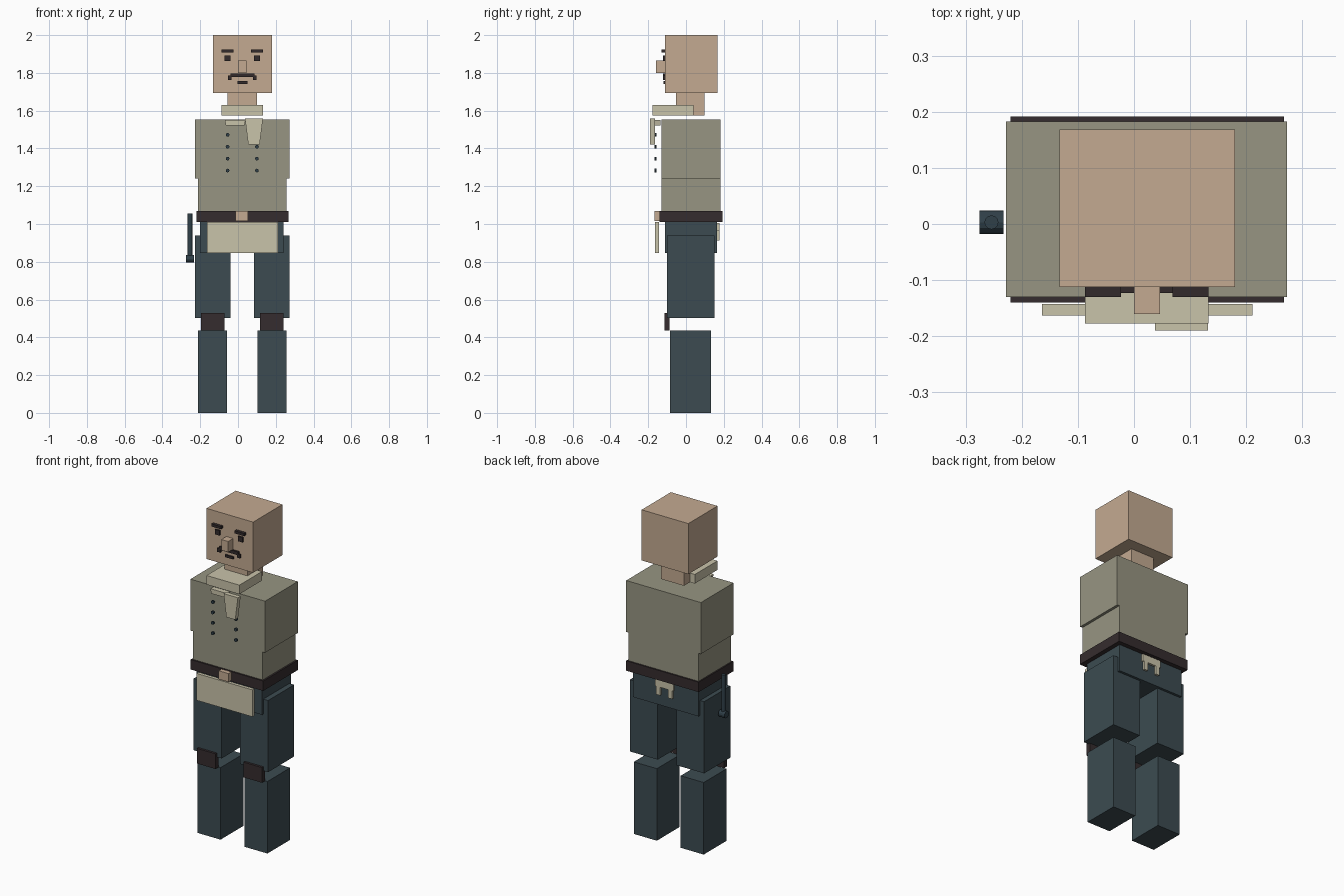
import bpy
import bmesh
from mathutils import Matrix

default_cube = bpy.data.objects.get("Cube")
if default_cube:
    bpy.data.objects.remove(default_cube, do_unlink=True)


def material(name, rgb):
    """Flat colour given as 0-255 display values, stored linear."""
    colour = [((c / 255 + 0.055) / 1.055) ** 2.4 for c in rgb] + [1.0]
    mat = bpy.data.materials.new(name)
    mat.use_nodes = True
    mat.diffuse_color = colour
    mat.node_tree.nodes["Principled BSDF"].inputs["Base Color"].default_value = colour
    return mat


skin = material("skin", (196, 170, 145))
shirt = material("olive grey cloth", (151, 149, 130))
cream = material("cream cloth", (201, 195, 170))
trousers = material("dark teal cloth", (60, 75, 81))
leather = material("dark brown leather", (53, 44, 46))
hair = material("dark hair", (50, 42, 43))
steel = material("dark steel", (48, 64, 73))

MID = 0.0225  # body centre line in x


def finish(name, bm, mat):
    bmesh.ops.recalc_face_normals(bm, faces=bm.faces)
    mesh = bpy.data.meshes.new(name)
    bm.to_mesh(mesh)
    bm.free()
    mesh.materials.append(mat)
    obj = bpy.data.objects.new(name, mesh)
    bpy.context.collection.objects.link(obj)
    return obj


def box(name, x, y, z, mat, taper=1.0):
    """Box from (min, max) ranges; taper narrows the lower edge in x."""
    bm = bmesh.new()
    bmesh.ops.create_cube(bm, size=1)
    for v in bm.verts:
        width = taper if v.co.z < 0 else 1.0
        v.co = [(r[0] + r[1]) / 2 + c * (r[1] - r[0])
                for r, c in zip((x, y, z), (v.co.x * width, v.co.y, v.co.z))]
    return finish(name, bm, mat)


def pair(name, x, y, z, mat):
    """Matching boxes on both sides of the centre line; x is measured from it."""
    box(name + "_left", (MID + x[0], MID + x[1]), y, z, mat)
    box(name + "_right", (MID - x[1], MID - x[0]), y, z, mat)


def cylinder(name, centre, radius, depth, axis, sides, mat):
    bm = bmesh.new()
    bmesh.ops.create_cone(bm, cap_ends=True, segments=sides, radius1=radius,
                          radius2=radius, depth=depth)
    if axis != "Z":
        turn = Matrix.Rotation(1.5708, 4, "Y" if axis == "X" else "X")
        bmesh.ops.transform(bm, matrix=turn, verts=bm.verts)
    bmesh.ops.translate(bm, vec=centre, verts=bm.verts)
    return finish(name, bm, mat)


# Head and neck
box("head", (-0.133, 0.18), (-0.112, 0.168), (1.693, 2.0), skin)
box("neck", (-0.055, 0.10), (-0.053, 0.098), (1.575, 1.693), skin)
box("nose", (0.0, 0.046), (-0.16, -0.112), (1.80, 1.865), skin)

# Face details
pair("eyebrow", (0.046, 0.11), (-0.13, -0.112), (1.909, 1.925), hair)
pair("eye", (0.062, 0.093), (-0.122, -0.112), (1.863, 1.893), hair)
box("moustache", (-0.04, 0.087), (-0.123, -0.112), (1.778, 1.798), hair)
pair("moustache_tip", (0.056, 0.076), (-0.123, -0.112), (1.762, 1.785), hair)
box("mouth", (-0.003, 0.05), (-0.12, -0.112), (1.742, 1.757), hair)

# Torso and shirt details
box("collar", (-0.087, 0.133), (-0.177, 0.04), (1.575, 1.63), cream)
box("chest", (-0.228, 0.273), (-0.13, 0.183), (1.24, 1.552), shirt)
box("waist", (-0.212, 0.257), (-0.13, 0.183), (1.03, 1.24), shirt)
box("lapel_right", (-0.07, 0.04), (-0.165, -0.135), (1.522, 1.55), cream, 0.9)
box("lapel_left", (0.037, 0.132), (-0.19, -0.163), (1.42, 1.558), cream, 0.63)
for side, x in (("left", 0.10), ("right", -0.055)):
    for row in range(4):
        cylinder(f"button_{side}_{row + 1}", (x, -0.162, 1.472 - 0.063 * row),
                 0.01, 0.012, "Y", 8, steel)

# Belt and hips
box("belt", (-0.22, 0.267), (-0.14, 0.192), (1.01, 1.07), leather)
box("belt_buckle", (-0.013, 0.053), (-0.167, -0.14), (1.017, 1.068), skin)
box("hips", (-0.2, 0.24), (-0.112, 0.165), (0.847, 1.01), trousers)
box("front_flap", (-0.164, 0.211), (-0.163, -0.143), (0.847, 1.01), cream)

# Hanging clip at the back of the belt
box("back_clip_bar", (-0.04, 0.085), (0.165, 0.178), (0.962, 1.005), cream)
pair("back_clip_prong", (0.028, 0.053), (0.165, 0.178), (0.912, 0.962), cream)

# Legs
pair("thigh", (0.0625, 0.2495), (-0.1, 0.15), (0.503, 0.938), trousers)
pair("knee_pad", (0.094, 0.218), (-0.114, -0.087), (0.436, 0.528), leather)
pair("shin", (0.08, 0.2345), (-0.085, 0.133), (0.0, 0.437), trousers)

# Baton hanging beside the right hip
cylinder("baton_shaft", (-0.254, 0.003, 0.944), 0.0125, 0.222, "Z", 12, steel)
cylinder("baton_knob", (-0.254, 0.003, 0.816), 0.021, 0.042, "X", 12, steel)
